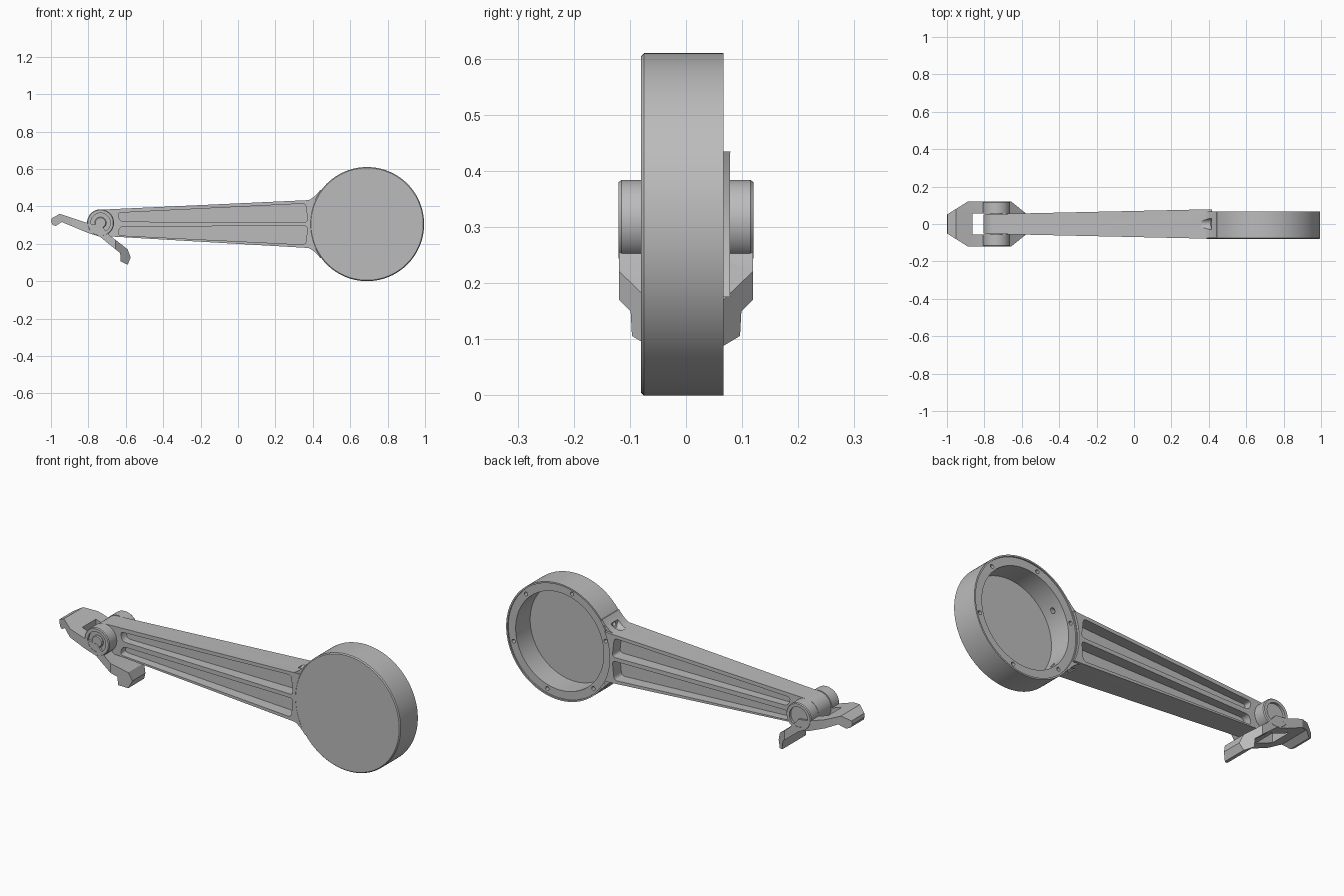
import bpy, bmesh, math
from mathutils import Matrix, Vector

if "Cube" in bpy.data.objects:
    bpy.data.objects.remove(bpy.data.objects["Cube"])

grey = bpy.data.materials.new("satin_grey")
grey.use_nodes = True
grey.diffuse_color = (0.5, 0.5, 0.5, 1)
grey.node_tree.nodes["Principled BSDF"].inputs["Base Color"].default_value = (0.5, 0.5, 0.5, 1)

HUB = (-0.735, 0.312)
DISC = (0.69, 0.305)
DISC_R = 0.305


def finish(name, bm):
    bmesh.ops.recalc_face_normals(bm, faces=bm.faces[:])
    mesh = bpy.data.meshes.new(name)
    bm.to_mesh(mesh)
    bm.free()
    mesh.materials.append(grey)
    ob = bpy.data.objects.new(name, mesh)
    bpy.context.collection.objects.link(ob)
    return ob


def prism(name, pts, lo, hi, axis="y"):
    """Extrude an outline along y (outline in xz) or z (outline in xy)."""
    bm = bmesh.new()
    place = (lambda a, b, t: (a, t, b)) if axis == "y" else (lambda a, b, t: (a, b, t))
    face = bm.faces.new([bm.verts.new(place(a, b, lo)) for a, b in pts])
    new = bmesh.ops.extrude_face_region(bm, geom=[face])["geom"]
    shift = Vector(place(0, 0, hi - lo))
    bmesh.ops.translate(bm, verts=[v for v in new if isinstance(v, bmesh.types.BMVert)], vec=shift)
    return finish(name, bm)


def lathe(name, profile, centre, steps=96):
    """Spin an (r, y) profile about the y direction through centre (x, z)."""
    bm = bmesh.new()
    vs = [bm.verts.new((r, y, 0)) for r, y in profile]
    es = [bm.edges.new(p) for p in zip(vs, vs[1:])]
    bmesh.ops.spin(bm, geom=vs + es, cent=(0, 0, 0), axis=(0, 1, 0),
                   angle=2 * math.pi, steps=steps)
    bmesh.ops.remove_doubles(bm, verts=bm.verts[:], dist=1e-5)
    bmesh.ops.translate(bm, verts=bm.verts[:], vec=(centre[0], 0, centre[1]))
    return finish(name, bm)


def cylinder(name, r, length, pos, axis):
    bm = bmesh.new()
    turn = Matrix.Rotation(math.pi / 2, 4, "X" if axis == "y" else "Y")
    bmesh.ops.create_cone(bm, cap_ends=True, segments=24, radius1=r, radius2=r,
                          depth=length, matrix=Matrix.Translation(pos) @ turn)
    return finish(name, bm)


def arc(c, r, a0, a1, n=24):
    return [(c[0] + r * math.cos(math.radians(a0 + (a1 - a0) * i / n)),
             c[1] + r * math.sin(math.radians(a0 + (a1 - a0) * i / n))) for i in range(n + 1)]


def rounded(pts, r, n=5):
    """Round every corner of an outline with a small curve."""
    out = []
    for i, p in enumerate(pts):
        p = Vector(p)
        a, b = Vector(pts[i - 1]) - p, Vector(pts[(i + 1) % len(pts)]) - p
        s, e = p + a.normalized() * r, p + b.normalized() * r
        for k in range(n + 1):
            t = k / n
            q = s * (1 - t) ** 2 + p * 2 * t * (1 - t) + e * t * t
            out.append((q.x, q.y))
    return out


def combine(ob, tool, mode="DIFFERENCE"):
    mod = ob.modifiers.new("cut", "BOOLEAN")
    mod.operation, mod.solver, mod.object = mode, "EXACT", tool
    bpy.context.view_layer.update()
    ob_eval = ob.evaluated_get(bpy.context.evaluated_depsgraph_get())
    mesh = bpy.data.meshes.new_from_object(ob_eval)
    ob.modifiers.clear()
    ob.data = mesh
    bpy.data.objects.remove(tool)


def flip(pts):
    return [(x, 2 * DISC[1] - z) for x, z in pts]


# Round shallow housing, open at the back with a stepped rim
housing = lathe("round_housing", [
    (0, -0.08), (0.3, -0.08), (DISC_R, -0.075), (DISC_R, 0.067), (0.297, 0.067),
    (0.297, 0.06), (0.255, 0.06), (0.255, -0.06), (0, -0.06)], DISC, 128)
for x, z in arc(DISC, 0.276, 45, 345, 5):
    combine(housing, cylinder("rim_hole", 0.01, 0.06, (x, 0.06, z), "y"))

# Tapered arm: hub arc on one end, housing arc on the other
arm = prism("arm", arc(HUB, 0.07, 92, 268) + arc(DISC, 0.302, 205.5, 154.5), -1, 1)
for v in arm.data.vertices:
    v.co.y *= 0.052 + 0.0265 * (v.co.x + 0.8) / 1.2

# Flared root where the arm meets the housing
curve = [(0.33 + 0.11 * t, 0.425 + 0.062 * t ** 2.4) for t in (i / 10 for i in range(11))]
flare = prism("flare", curve + arc(DISC, 0.3, 143, 217) + flip(curve)[::-1], -0.075, 0.066)
combine(arm, flare, "UNION")

# Two long pockets on each face leave a web and a centre rib
upper = [(-0.63, 0.318), (-0.645, 0.365), (0.362, 0.415), (0.373, 0.315)]
for outline in (upper, flip(upper)):
    for side in (-1, 1):
        pocket = prism("pocket", rounded(outline, 0.02), side * 0.015, side * 0.12)
        combine(arm, pocket)

# Screw recesses in the top and bottom of the root, with holes into the housing
for s in (-1, 1):
    z = DISC[1] + s * 0.15
    combine(arm, cylinder("screw_recess", 0.03, 0.055, (0.388, 0, z), "x"))
    combine(arm, cylinder("screw_hole", 0.012, 0.2, (0.44, 0, z - s * 0.008), "x"))
    combine(housing, cylinder("screw_hole", 0.012, 0.2, (0.44, 0, z - s * 0.008), "x"))

# Clevis bracket: bent side profile trimmed by a chamfered plan
side_view = [(-1.0, 0.318), (-0.99, 0.3), (-0.975, 0.295), (-0.942, 0.316), (-0.803, 0.258),
             (-0.739, 0.238), (-0.63, 0.15), (-0.627, 0.106), (-0.59, 0.088), (-0.574, 0.126),
             (-0.59, 0.17), (-0.686, 0.245), (-0.735, 0.3), (-0.793, 0.307), (-0.953, 0.36),
             (-0.996, 0.336)]
half_plan = [(-1.01, 0.044), (-0.89, 0.119), (-0.655, 0.119), (-0.57, 0.05)]
plan = half_plan + [(x, -y) for x, y in half_plan[::-1]]
bracket = prism("clevis_bracket", side_view, -0.13, 0.13)
combine(bracket, prism("plan_trim", plan, 0, 0.5, "z"), "INTERSECT")
slot = [(-0.863, -0.056), (-0.685, -0.056), (-0.685, 0.056), (-0.863, 0.056)]
combine(bracket, prism("slot", slot, 0, 0.5, "z"))

# Pivot bosses with recessed ends, and the pin through them
for side, name in ((-1, "front_boss"), (1, "back_boss")):
    lathe(name, [(r, side * y) for r, y in (
        (0, 0.056), (0.072, 0.056), (0.072, 0.115), (0.068, 0.12),
        (0.052, 0.12), (0.052, 0.108), (0, 0.108))], HUB, 64)
lathe("pivot_pin", [(0, -0.118), (0.027, -0.118), (0.031, -0.113), (0.031, 0.1), (0, 0.1)], HUB, 48)

# Smooth the curved walls and keep the edges crisp
bpy.ops.object.select_all(action="DESELECT")
for ob in bpy.context.collection.objects:
    if ob.type == "MESH" and ob.data.materials and ob.data.materials[0] == grey:
        ob.select_set(True)
        bpy.context.view_layer.objects.active = ob
bpy.ops.object.shade_smooth_by_angle(angle=math.radians(30))
